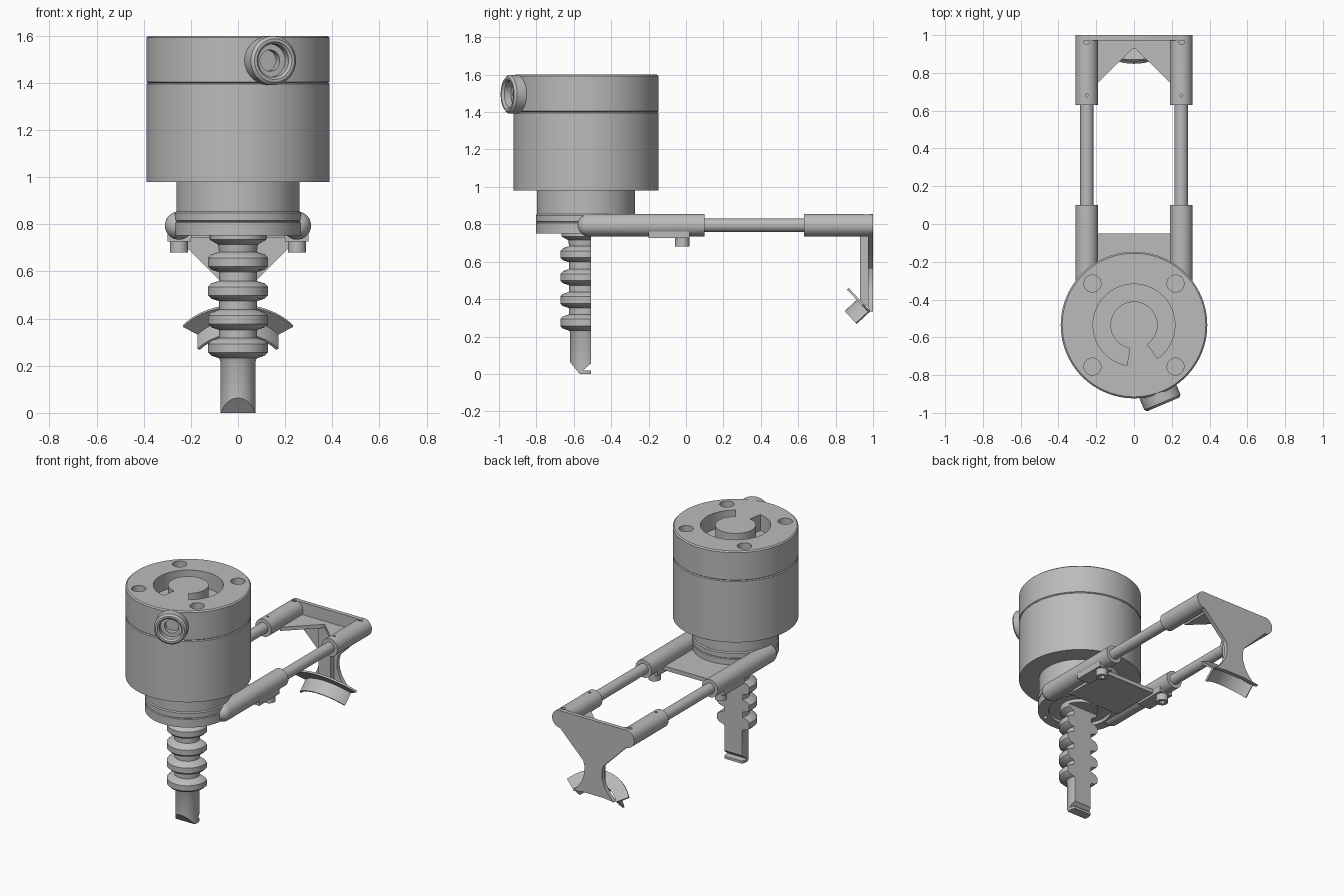
import bpy, bmesh
from math import radians, cos, sin, pi
from mathutils import Matrix, Vector

if "Cube" in bpy.data.objects:
    bpy.data.objects.remove(bpy.data.objects["Cube"])

steel = bpy.data.materials.new("brushed_grey")
steel.use_nodes = True
GREY = (0.5, 0.5, 0.5, 1)
steel.diffuse_color = GREY
steel.node_tree.nodes["Principled BSDF"].inputs["Base Color"].default_value = GREY

T = Matrix.Translation
ALONG_Y = Matrix.Rotation(-pi / 2, 4, 'X')
FACING = Matrix.Rotation(pi / 2, 4, 'X')
SIDE = Matrix(((0, 0, 1, 0), (1, 0, 0, 0), (0, 1, 0, 0), (0, 0, 0, 1)))
AXIS_Y = -0.535


def finish(name, bm, matrix):
    bmesh.ops.transform(bm, matrix=matrix, verts=bm.verts)
    bmesh.ops.recalc_face_normals(bm, faces=bm.faces)
    mesh = bpy.data.meshes.new(name)
    bm.to_mesh(mesh)
    bm.free()
    mesh.materials.append(steel)
    ob = bpy.data.objects.new(name, mesh)
    bpy.context.collection.objects.link(ob)
    return ob


def lathe(name, profile, matrix=Matrix(), sides=64):
    """Closed solid of revolution from (radius, height) points."""
    bm = bmesh.new()
    rings = []
    for r, z in profile:
        n = 1 if r == 0 else sides
        rings.append([bm.verts.new((r * cos(2 * pi * i / sides), r * sin(2 * pi * i / sides), z))
                      for i in range(n)])
    for a, b in zip(rings, rings[1:]):
        for i in range(sides):
            j = (i + 1) % sides
            quad = [a[i % len(a)], a[j % len(a)], b[j % len(b)], b[i % len(b)]]
            bm.faces.new(list(dict.fromkeys(quad)))
    return finish(name, bm, matrix)


def rod(name, r, z0, z1, matrix=Matrix(), sides=32):
    return lathe(name, [(0, z0), (r, z0), (r, z1), (0, z1)], matrix, sides)


def prism(name, points, z0, z1, matrix=Matrix()):
    bm = bmesh.new()
    low = [bm.verts.new((x, y, z0)) for x, y in points]
    top = [bm.verts.new((x, y, z1)) for x, y in points]
    bm.faces.new(low)
    bm.faces.new(top)
    for i in range(len(points)):
        j = (i + 1) % len(points)
        bm.faces.new((low[i], low[j], top[j], top[i]))
    return finish(name, bm, matrix)


def box(name, x0, x1, y0, y1, z0, z1):
    return prism(name, [(x0, y0), (x1, y0), (x1, y1), (x0, y1)], z0, z1)


def sector(r0, r1, a0, a1, n=40):
    angles = [radians(a0 + (a1 - a0) * i / n) for i in range(n + 1)]
    return ([(r1 * cos(a), r1 * sin(a)) for a in angles]
            + [(r0 * cos(a), r0 * sin(a)) for a in reversed(angles)])


def cut(ob, cutters):
    bpy.context.view_layer.objects.active = ob
    for c in cutters:
        mod = ob.modifiers.new("cut", 'BOOLEAN')
        mod.operation = 'DIFFERENCE'
        mod.solver = 'EXACT'
        mod.object = c
        bpy.ops.object.modifier_apply(modifier=mod.name)
        bpy.data.objects.remove(c)


# Main housing with lid seam, bolt holes and C-shaped groove
centre = T((0, AXIS_Y, 0))
housing = lathe("housing", [(0, 0.98), (0.388, 0.98), (0.388, 1.395), (0.382, 1.4), (0.388, 1.405),
                            (0.388, 1.592), (0.38, 1.6), (0, 1.6)], centre, 96)
cutters = [rod("bolt_hole", 0.045, 1.54, 1.7, T((x, AXIS_Y + y, 0)))
           for x in (-0.22, 0.22) for y in (-0.22, 0.22)]
cutters.append(prism("groove", sector(0.125, 0.217, -55, 260), 1.49, 1.7, centre))

# Side port on the lid
port_place = T((0.155, -0.955, 1.495)) @ Matrix.Rotation(radians(-67), 4, 'Z') @ Matrix.Rotation(pi / 2, 4, 'Y')
cutters.append(rod("port_bore", 0.07, -0.11, 0.1, port_place))
cut(housing, cutters)
lathe("side_port", [(0, -0.1), (0.104, -0.1), (0.104, -0.012), (0.092, 0), (0.08, 0), (0.07, -0.012),
                    (0.07, -0.05), (0.045, -0.05), (0.045, -0.09), (0, -0.09)], port_place, 48)

# Neck and bottom flange
neck = lathe("neck", [(0, 0.775), (0.2, 0.775), (0.2, 0.752), (0.268, 0.752), (0.268, 0.808),
                      (0.262, 0.812), (0.268, 0.816), (0.268, 0.848), (0.262, 0.855),
                      (0.262, 1.0), (0, 1.0)], centre, 80)
cut(neck, [rod("flange_hole", 0.014, 0.7, 0.79,
               T((0.235 * cos(k * pi / 3), AXIS_Y + 0.235 * sin(k * pi / 3), 0)), 16) for k in range(6)])

# Ringed drill bit, flat at the back, pointed and notched at the tip
profile = [(0, 0), (0.075, 0), (0.075, 0.22)]
for zc in (0.275, 0.395, 0.517, 0.64):
    profile += [(r, zc + s * d) for s, r, d in
                ((-1, 0.08, 0.043), (-1, 0.112, 0.033), (-1, 0.127, 0.018), (1, 0.127, 0.018),
                 (1, 0.112, 0.033), (1, 0.08, 0.043))]
profile += [(0.085, 0.715), (0.12, 0.735), (0.12, 0.79), (0, 0.79)]
bit = lathe("drill_bit", profile, T((0, -0.545, 0)), 48)
cut(bit, [box("flat_cutter", -0.3, 0.3, -0.508, -0.2, -0.1, 0.753),
          prism("tip_cutter", [(-0.64, 0.088), (-0.64, -0.03), (-0.545, -0.03)], -0.2, 0.2, SIDE),
          prism("notch_cutter", [(-0.49, 0.07), (-0.55, 0.02), (-0.49, 0.016)], -0.2, 0.2, SIDE)])

# Two side arms with rods, sockets, pads and bolts
for side, sx in (("left", 1), ("right", -1)):
    line = T((sx * 0.25, 0, 0.795)) @ ALONG_Y
    tip = [(0.06 * sin(t * pi / 16), -0.52 - 0.06 * cos(t * pi / 16)) for t in range(9)]
    tip[0] = (0, -0.58)
    lathe(side + "_arm", tip + [(0.06, 0.1), (0, 0.1)], line, 40)
    rod(side + "_rod", 0.036, 0.08, 0.65, line)
    socket = rod(side + "_socket", 0.06, 0.63, 1.0, line, 40)
    cut(socket, [rod("pin_hole", r, 0.82, 0.9, T((sx * 0.25, y, 0)), 16)
                 for r, y in ((0.016, 0.965), (0.008, 0.68))])
    box(side + "_clamp_pad", sx * 0.25 - 0.05, sx * 0.25 + 0.05, -0.2, 0.02, 0.727, 0.77)
    bolt = rod(side + "_clamp_bolt", 0.038, 0.68, 0.74, T((sx * 0.25, -0.02, 0)))
    cut(bolt, [rod("hex_recess", 0.02, 0.6, 0.71, T((sx * 0.25, -0.02, 0)), 6)])
    # Horizontal corner gussets inside the end bracket
    prism(side + "_gusset", [(sx * 0.2, 0.74), (sx * 0.2, 0.98), (0, 0.98), (0, 0.935)], 0.745, 0.77)

# Web plate between the arms
box("web_plate", -0.2, 0.2, -0.4, -0.05, 0.742, 0.77)

# End bracket: tapered waist plate with flared foot
half = [(0.25, 0.853), (0.29, 0.835), (0.31, 0.795), (0.295, 0.755), (0.25, 0.735), (0.075, 0.56),
        (0.065, 0.52), (0.068, 0.47), (0.085, 0.42), (0.115, 0.375), (0.155, 0.335)]
outline = half + [(0.08, 0.345), (-0.08, 0.345)] + [(-x, z) for x, z in reversed(half)]
prism("end_plate", outline, -1.0, -0.972, FACING)
prism("end_rib", [(0.93, 0.77), (0.98, 0.77), (0.98, 0.35), (0.93, 0.395)], -0.045, 0.045, SIDE)

# Tilted curved scraper: flat crescent flange plus arched band
tilt = T((0, 1.066, 0.249)) @ Matrix.Rotation(radians(133), 4, 'X')
prism("scraper_flange", sector(0.2, 0.288, 36, 144, 28), 0, 0.012, tilt)
prism("scraper_band", sector(0.2, 0.212, 36, 144, 28), 0, 0.1, tilt)

# Smooth shading on the round surfaces, crisp edges kept
for ob in bpy.context.scene.objects:
    ob.select_set(ob.type == 'MESH')
bpy.context.view_layer.objects.active = housing
bpy.ops.object.shade_smooth_by_angle(angle=radians(30))
